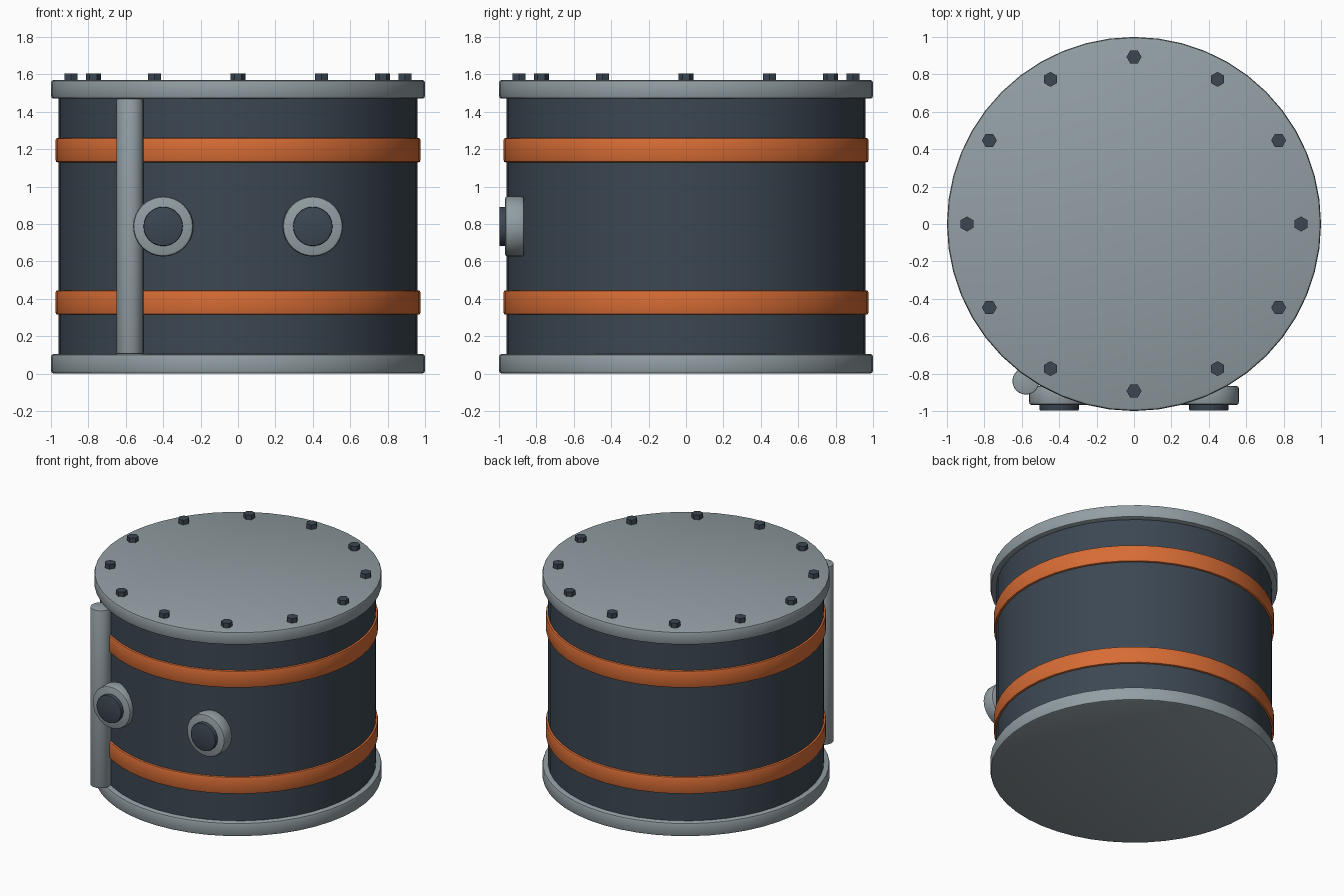
import bpy, math
from mathutils import Vector

if "Cube" in bpy.data.objects:
    bpy.data.objects.remove(bpy.data.objects["Cube"])


def material(name, rgb):
    m = bpy.data.materials.new(name)
    m.diffuse_color = (*rgb, 1.0)
    m.use_nodes = True
    m.node_tree.nodes["Principled BSDF"].inputs["Base Color"].default_value = m.diffuse_color
    return m


slate = material("dark slate", (0.045, 0.063, 0.085))
grey = material("light grey", (0.29, 0.345, 0.37))
orange = material("orange", (0.68, 0.15, 0.035))


def cylinder(name, radius, start, end, mat, sides=48, bevel=0.0, spin=0.0):
    """Bevelled cylinder running between two points."""
    start, end = Vector(start), Vector(end)
    axis = end - start
    rot = axis.to_track_quat('Z', 'Y').to_euler()
    if axis.x == 0 and axis.y == 0:
        rot = (0, 0, spin)
    bpy.ops.mesh.primitive_cylinder_add(vertices=sides, radius=radius, depth=axis.length,
                                        location=(start + end) / 2, rotation=rot)
    ob = bpy.context.object
    ob.name = name
    ob.data.materials.append(mat)
    if bevel:
        mod = ob.modifiers.new("bevel", 'BEVEL')
        mod.width = bevel
        mod.segments = 2
        mod.limit_method = 'ANGLE'
        mod.angle_limit = math.radians(62)
        bpy.ops.object.modifier_apply(modifier=mod.name)
    bpy.ops.object.shade_smooth_by_angle(angle=math.radians(35))
    return ob


# drum body with flanges
cylinder("body", 0.96, (0, 0, 0.05), (0, 0, 1.52), slate)
cylinder("bottom_flange", 1.0, (0, 0, 0.0), (0, 0, 0.105), grey, bevel=0.015)
cylinder("top_flange", 1.0, (0, 0, 1.47), (0, 0, 1.57), grey, bevel=0.015)

# painted hoops
cylinder("lower_band", 0.975, (0, 0, 0.315), (0, 0, 0.445), orange, bevel=0.01)
cylinder("upper_band", 0.975, (0, 0, 1.13), (0, 0, 1.26), orange, bevel=0.01)

# ring of bolts on the lid
for i in range(12):
    a = math.radians(30 * i)
    x, y = 0.893 * math.cos(a), 0.893 * math.sin(a)
    cylinder(f"bolt_{i + 1}", 0.04, (x, y, 1.555), (x, y, 1.605), slate,
             sides=6, spin=a)

# vertical pipe on the front left
cylinder("pipe", 0.072, (-0.578, -0.84, 0.105), (-0.578, -0.84, 1.47), grey, sides=24, bevel=0.006)

# two ports on the front
for side, x in (("left", -0.4), ("right", 0.4)):
    cylinder(f"{side}_port_collar", 0.161, (x, -0.865, 0.787), (x, -0.968, 0.787), grey,
             sides=32, bevel=0.015)
    cylinder(f"{side}_port_cap", 0.105, (x, -0.90, 0.787), (x, -0.998, 0.787), slate,
             sides=32, bevel=0.006)
